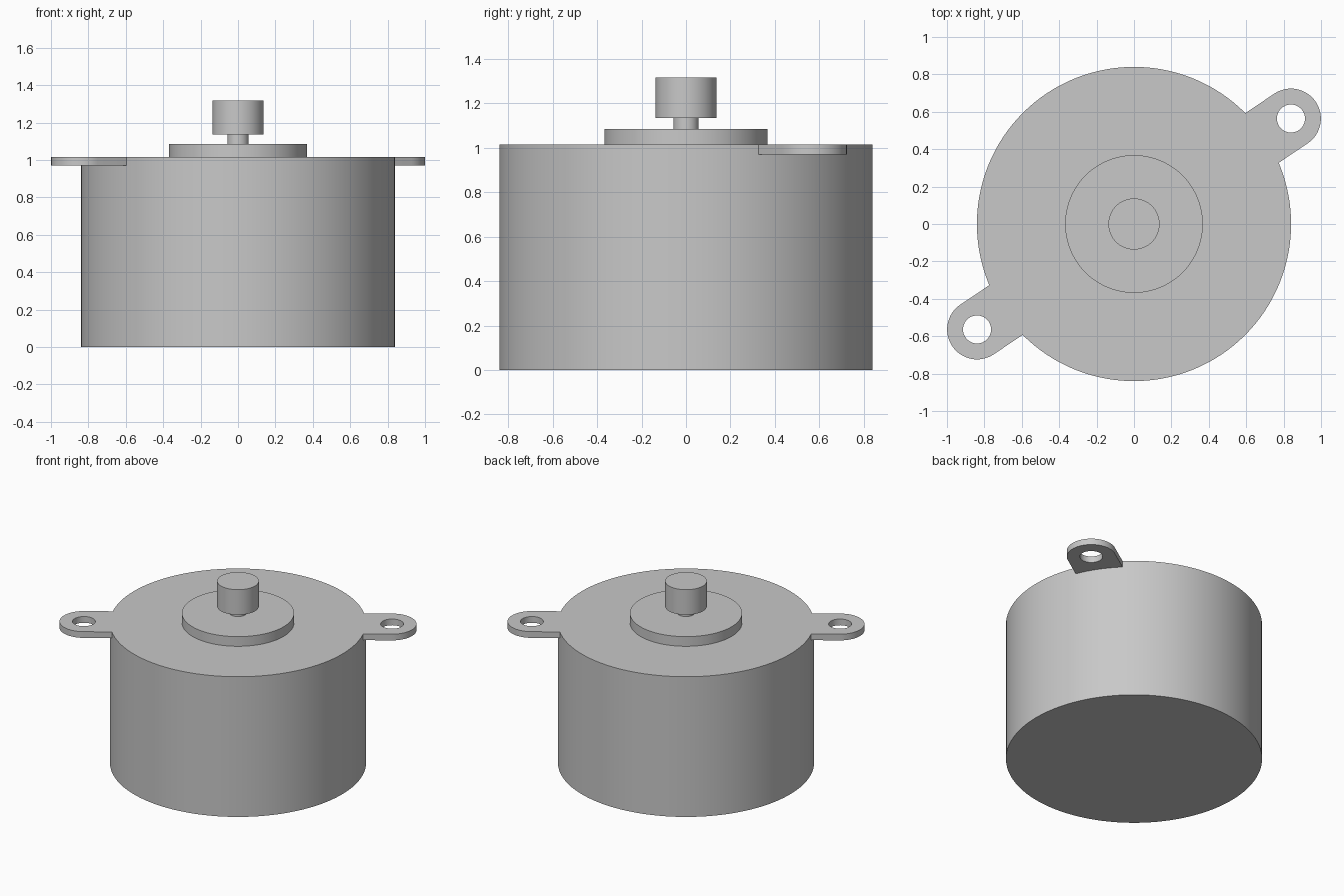
import bpy, bmesh, math
from math import cos, sin, pi, asin, sqrt

if "Cube" in bpy.data.objects:
    bpy.data.objects.remove(bpy.data.objects["Cube"], do_unlink=True)

metal = bpy.data.materials.new("light_grey_metal")
metal.use_nodes = True
colour = (0.58, 0.58, 0.58, 1)
metal.diffuse_color = colour
metal.node_tree.nodes["Principled BSDF"].inputs["Base Color"].default_value = colour

BODY_R, BODY_TOP = 0.84, 1.015


def finish(obj, name):
    obj.name = obj.data.name = name
    obj.data.materials.append(metal)
    bpy.ops.object.select_all(action='DESELECT')
    obj.select_set(True)
    bpy.context.view_layer.objects.active = obj
    bpy.ops.object.shade_smooth_by_angle(angle=math.radians(30))


def cylinder(name, radius, bottom, top, sides=96):
    bpy.ops.mesh.primitive_cylinder_add(
        vertices=sides, radius=radius, depth=top - bottom,
        location=(0, 0, (bottom + top) / 2))
    finish(bpy.context.object, name)


def arc(cx, radius, start, end, steps):
    return [(cx + radius * cos(start + (end - start) * i / steps),
             radius * sin(start + (end - start) * i / steps))
            for i in range(steps + 1)]


def mounting_ear(name, turn):
    # Rounded tab joined to the can along an arc, with a screw hole
    reach, half_width, hole, thickness = 1.011, 0.16, 0.075, 0.045
    inner_r = BODY_R - 0.002
    spread = asin(half_width / inner_r)
    outline = (arc(reach, half_width, -pi / 2, pi / 2, 32)
               + arc(0, inner_r, spread, -spread, 12))
    bm = bmesh.new()
    edges = []
    for loop in (outline, arc(reach, hole, 0, 2 * pi, 40)[:-1]):
        verts = [bm.verts.new((x, y, BODY_TOP - thickness)) for x, y in loop]
        edges += [bm.edges.new((v, verts[i - 1])) for i, v in enumerate(verts)]
    bmesh.ops.triangle_fill(bm, edges=edges, use_beauty=True)
    raised = bmesh.ops.extrude_face_region(bm, geom=bm.faces[:], use_keep_orig=True)
    top = [g for g in raised["geom"] if isinstance(g, bmesh.types.BMVert)]
    bmesh.ops.translate(bm, verts=top, vec=(0, 0, thickness))
    bmesh.ops.recalc_face_normals(bm, faces=bm.faces[:])
    mesh = bpy.data.meshes.new(name)
    bm.to_mesh(mesh)
    bm.free()
    obj = bpy.data.objects.new(name, mesh)
    obj.rotation_euler.z = turn
    bpy.context.collection.objects.link(obj)
    finish(obj, name)


# Can, raised boss, shaft and drive pulley
cylinder("motor_can", BODY_R, 0, BODY_TOP, 128)
cylinder("front_boss", 0.368, BODY_TOP, 1.085)
cylinder("shaft", 0.057, 1.085, 1.135, 48)
cylinder("pulley", 0.137, 1.135, 1.317, 64)

# Opposite mounting ears
EAR_ANGLE = math.radians(33.9)
mounting_ear("left_mounting_ear", EAR_ANGLE)
mounting_ear("right_mounting_ear", EAR_ANGLE + pi)
